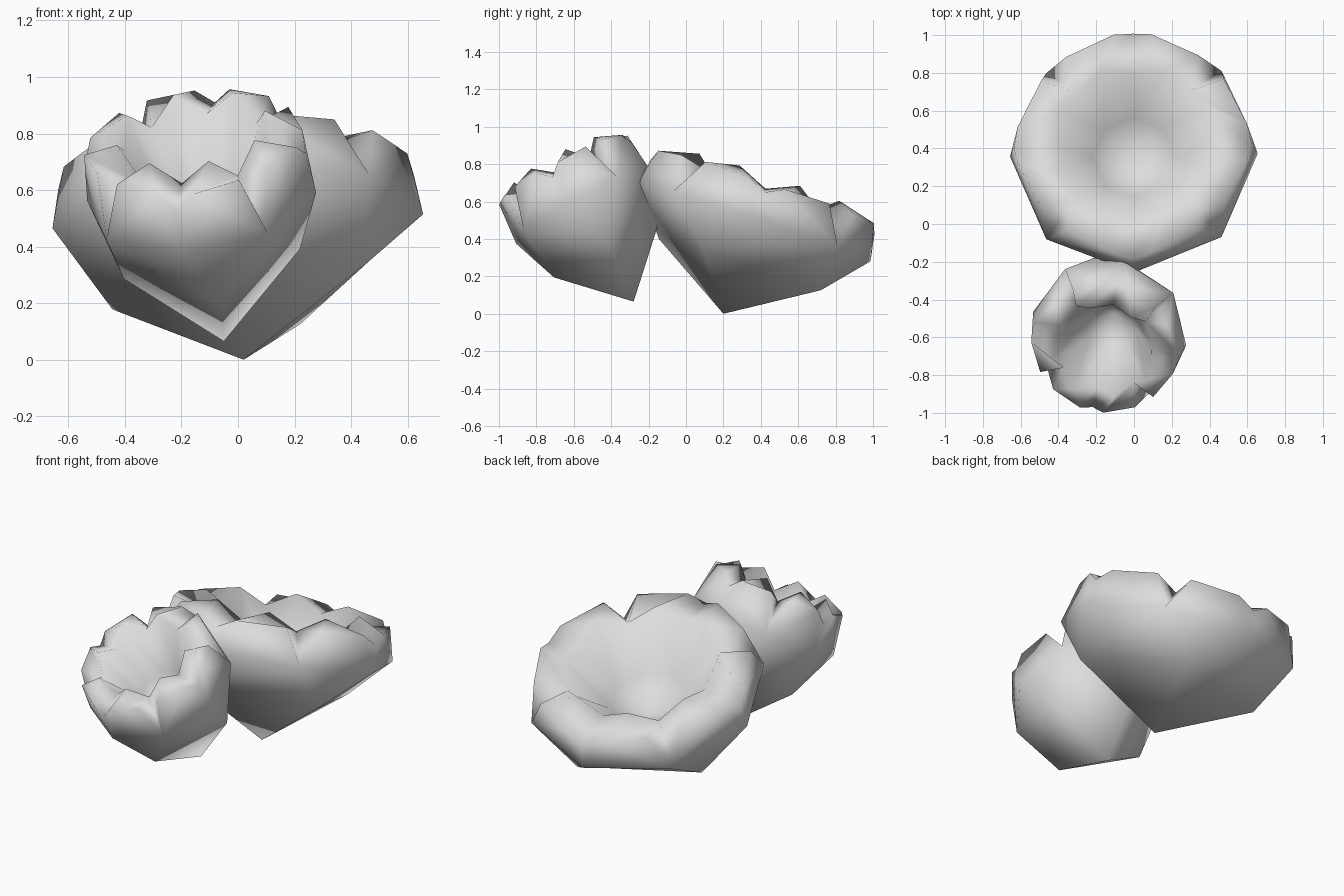
import bpy, bmesh, math
from mathutils import Vector, Matrix

if "Cube" in bpy.data.objects:
    bpy.data.objects.remove(bpy.data.objects["Cube"])

grey = bpy.data.materials.new("pale grey")
grey.diffuse_color = (0.72, 0.72, 0.72, 1)
grey.use_nodes = True
grey.node_tree.nodes["Principled BSDF"].inputs["Base Color"].default_value = grey.diffuse_color

# Half rows of one petal, centre to side: (sideways, outward, height)
BELLY = [(0, .656, .517), (.464, .464, .517)]
CREST = [(0, .63, .66), (.10, .608, .712), (.35, .485, .72)]
LIP = [(0, .40, .69), (.17, .394, .764), (.30, .30, .68)]
INNER = [(0, .22, .48), (.155, .155, .48)]
FLOOR = [(0, 0, .36)]
FOOT_RADIUS, FOOT_HEIGHT = .50, .277


def petal(bm, k, twist):
    """One cupped, heart-shaped quarter of a flower, with its inner wall."""
    rot = Matrix.Rotation(k * math.pi / 2, 3, 'Z')

    def row(half):
        full = [(-s, o, h) for s, o, h in reversed(half[1:])] + half
        return [bm.verts.new(rot @ Vector((o, s, h))) for s, o, h in full]

    def foot(step):
        a = math.radians(twist + 90 * step)
        return bm.verts.new(rot @ Vector((FOOT_RADIUS * math.cos(a),
                                          FOOT_RADIUS * math.sin(a), FOOT_HEIGHT)))

    belly, crest, lip, inner, floor = map(row, (BELLY, CREST, LIP, INNER, FLOOR))
    base = bm.verts.new((0, 0, 0))
    f0, f1 = foot(0), foot(1)
    faces = [
        # foot of the flower: a twisted four-sided cone
        (base, f1, f0), (f0, f1, belly[2]),
        (f0, belly[1], belly[0]), (f0, belly[2], belly[1]),
        # three columns widen to five where the lobes begin
        (belly[0], crest[1], crest[0]), (belly[0], belly[1], crest[1]),
        (belly[1], crest[2], crest[1]), (belly[1], crest[3], crest[2]),
        (belly[1], belly[2], crest[3]), (belly[2], crest[4], crest[3]),
        # sides of the valley between neighbouring petals
        (belly[0], crest[0], lip[0]), (belly[2], lip[4], crest[4]),
        # inner wall
        (lip[0], lip[1], inner[0]), (lip[1], inner[1], inner[0]),
        (lip[1], lip[2], inner[1]), (lip[2], lip[3], inner[1]),
        (lip[3], inner[2], inner[1]), (lip[3], lip[4], inner[2]),
        (inner[0], inner[1], floor[0]), (inner[1], inner[2], floor[0]),
    ]
    faces += [(crest[i], crest[i + 1], lip[i + 1], lip[i]) for i in range(4)]
    for f in faces:
        bm.faces.new(f)


def flower(name, base, axis, spin, twist, width, height):
    """Four petals around a tilted axis, starting at the base point."""
    bm = bmesh.new()
    for k in range(4):
        petal(bm, k, twist)
    bmesh.ops.remove_doubles(bm, verts=bm.verts, dist=1e-4)
    z = Vector(axis).normalized()
    x = (Vector((1, 0, 0)) - z * z.x).normalized()
    frame = Matrix((x, z.cross(x), z)).transposed()
    turn = Matrix.Rotation(math.radians(spin), 3, 'Z')
    mat = frame @ turn @ Matrix.Diagonal((width, width, height))
    for v in bm.verts:
        v.co = mat @ v.co + Vector(base)
    bmesh.ops.recalc_face_normals(bm, faces=bm.faces)
    mesh = bpy.data.meshes.new(name)
    bm.to_mesh(mesh)
    bm.free()
    mesh.materials.append(grey)
    mesh.shade_smooth()
    obj = bpy.data.objects.new(name, mesh)
    bpy.context.collection.objects.link(obj)
    return obj


# Wide blossom leaning back, narrow blossom leaning forward
flower("large_blossom", (.02, .20, 0), (-.04, .319, .948), 0, -25, 1, 1)
flower("small_blossom", (-.05, -.28, .065), (-.135, -.469, .878), -10, 16, .632, 1.13)
